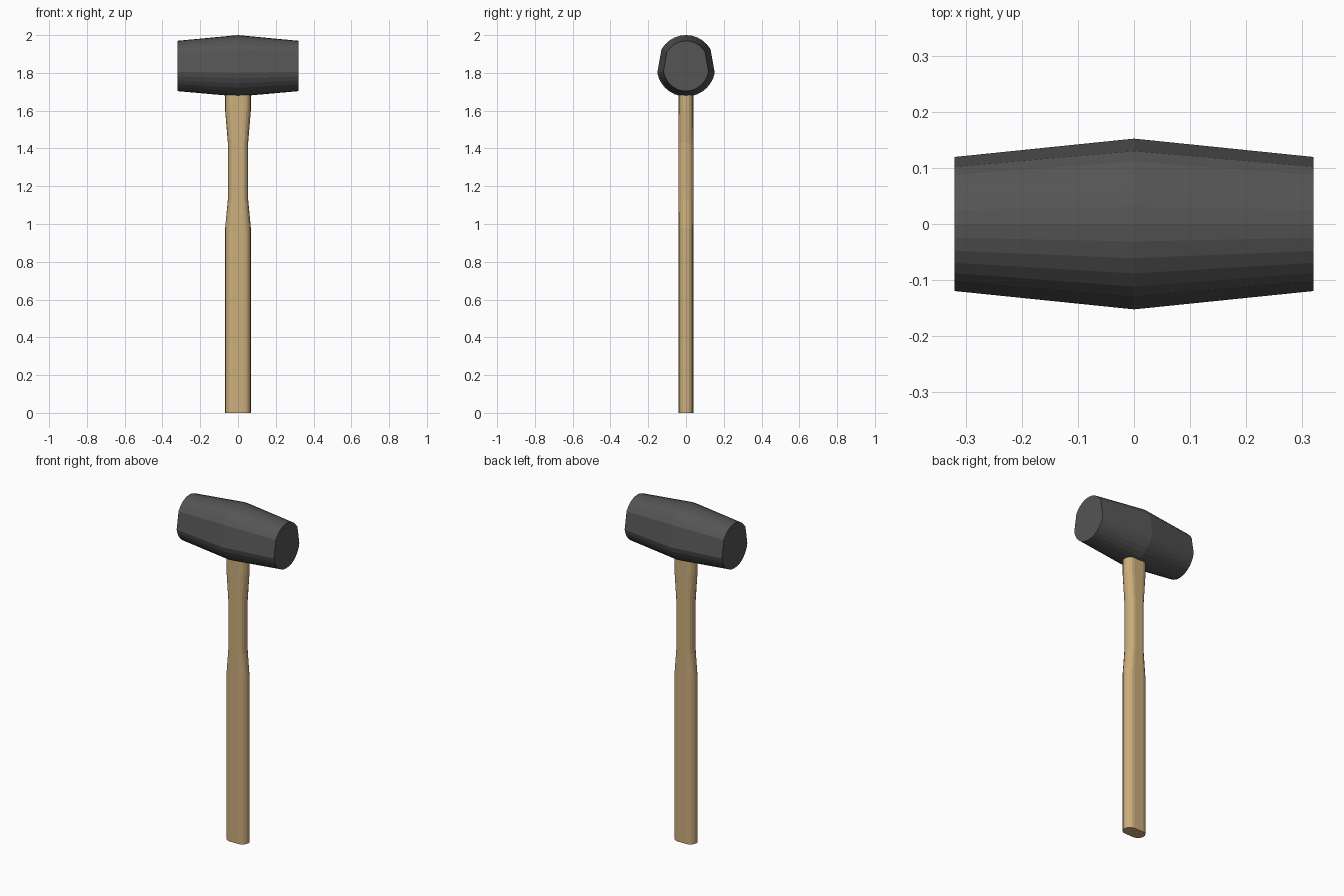
import bpy, bmesh
from math import sin, cos, radians

if "Cube" in bpy.data.objects:
    bpy.data.objects.remove(bpy.data.objects["Cube"])


def loft(name, rings, color):
    """Skin a list of closed rings and cap both ends."""
    bm = bmesh.new()
    loops = [[bm.verts.new(p) for p in ring] for ring in rings]
    n = len(loops[0])
    for a, b in zip(loops, loops[1:]):
        for i in range(n):
            j = (i + 1) % n
            bm.faces.new((a[i], a[j], b[j], b[i]))
    bm.faces.new(loops[0])
    bm.faces.new(loops[-1])
    bmesh.ops.recalc_face_normals(bm, faces=bm.faces)
    mesh = bpy.data.meshes.new(name)
    bm.to_mesh(mesh)
    bm.free()
    obj = bpy.data.objects.new(name, mesh)
    bpy.context.collection.objects.link(obj)
    mat = bpy.data.materials.new(name + "_material")
    mat.diffuse_color = color
    mat.use_nodes = True
    mat.node_tree.nodes["Principled BSDF"].inputs["Base Color"].default_value = mat.diffuse_color
    mesh.materials.append(mat)
    return obj


def arc(cx, cy, r, start, end, steps):
    angles = [radians(start + (end - start) * i / steps) for i in range(steps + 1)]
    return [(cx + r * cos(a), cy + r * sin(a)) for a in angles]


# Head: rounded top and bottom, slanted flat cheeks, tapering to both faces
section = arc(0, 1.85, 0.15, 30, 150, 10) + arc(0, 1.83, 0.155, 191, 349, 14)
mid_z = 1.833
rings = []
for x, sy, sz in ((-0.32, 0.785, 0.82), (0, 1, 1), (0.32, 0.785, 0.82)):
    rings.append([(x, y * sy, mid_z + (z - mid_z) * sz) for y, z in section])
loft("mallet_head", rings, (0.09, 0.09, 0.09, 1))

# Handle: flattened oval bar with a narrower neck, running up into the head
oval = arc(0.029, 0, 0.039, -90, 90, 8) + arc(-0.029, 0, 0.039, 90, 270, 8)
profile = ((0, 1), (0.98, 1), (1.13, 0.79), (1.43, 0.79), (1.6, 1), (1.8, 1))
loft("handle", [[(x * s, y, z) for x, y in oval] for z, s in profile],
     (0.60, 0.42, 0.20, 1))
